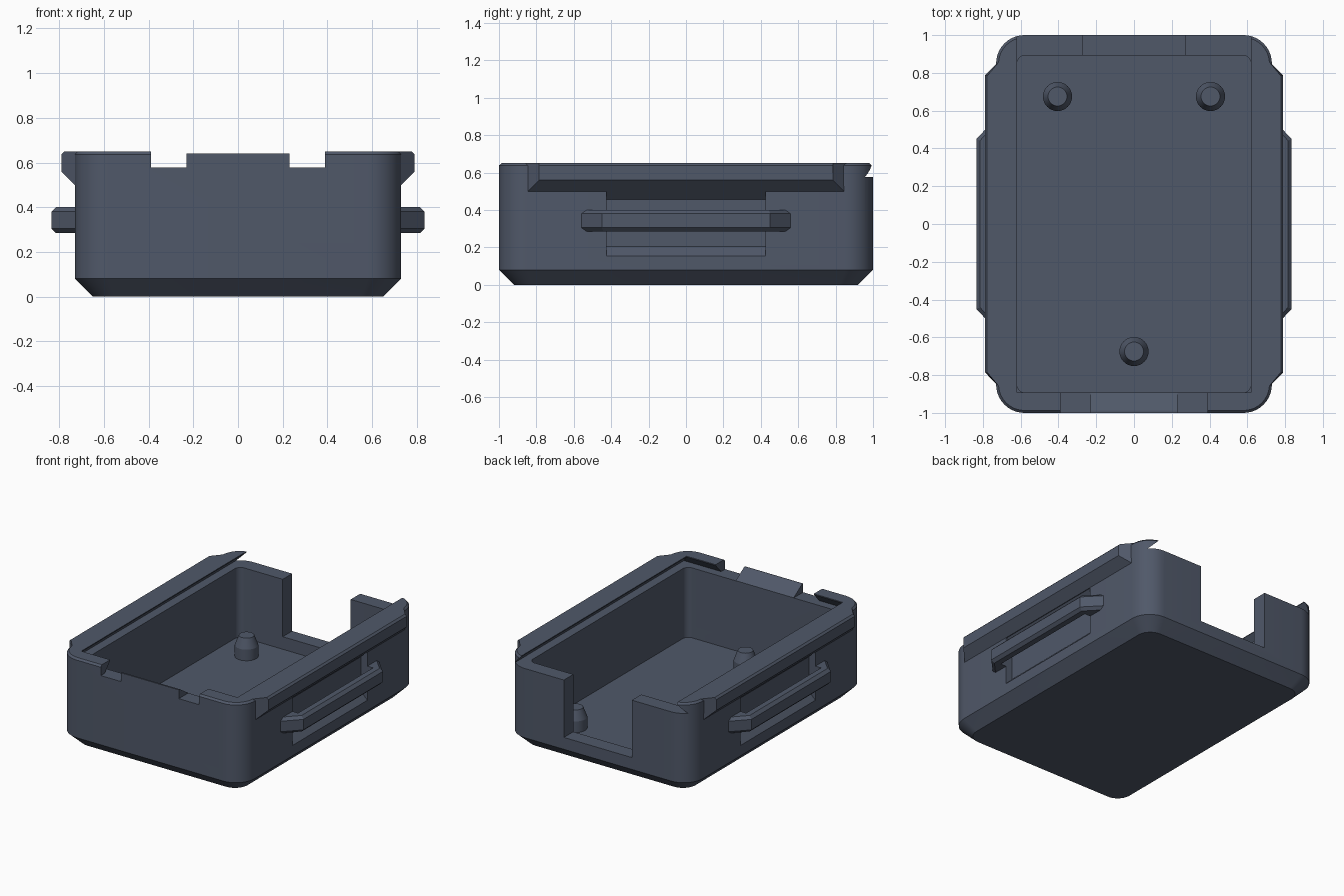
import bpy, bmesh, math

if "Cube" in bpy.data.objects:
    bpy.data.objects.remove(bpy.data.objects["Cube"])

mat = bpy.data.materials.new("slate grey")
mat.diffuse_color = (0.080, 0.098, 0.141, 1)
mat.use_nodes = True
mat.node_tree.nodes["Principled BSDF"].inputs["Base Color"].default_value = mat.diffuse_color


def loft(name, rings):
    """Closed solid through rings of (x, y, z) points of equal length."""
    bm = bmesh.new()
    vs = [[bm.verts.new(p) for p in ring] for ring in rings]
    n = len(vs[0])
    for a, b in zip(vs, vs[1:]):
        for i in range(n):
            j = (i + 1) % n
            bm.faces.new((a[i], a[j], b[j], b[i]))
    bm.faces.new(vs[0][::-1])
    bm.faces.new(vs[-1])
    bmesh.ops.recalc_face_normals(bm, faces=bm.faces[:])
    me = bpy.data.meshes.new(name)
    bm.to_mesh(me)
    bm.free()
    me.materials.append(mat)
    ob = bpy.data.objects.new(name, me)
    bpy.context.collection.objects.link(ob)
    return ob


def rounded(hx, hy, r, z, seg=10):
    """Rounded rectangle ring."""
    pts = []
    for q, (sx, sy) in enumerate([(1, 1), (-1, 1), (-1, -1), (1, -1)]):
        for k in range(seg + 1):
            a = math.pi / 2 * (q + k / seg)
            pts.append((sx * (hx - r) + r * math.cos(a), sy * (hy - r) + r * math.sin(a), z))
    return pts


def rect(x0, x1, y0, y1, z):
    return [(x0, y0, z), (x1, y0, z), (x1, y1, z), (x0, y1, z)]


def box(name, x0, x1, y0, y1, z0, z1):
    return loft(name, [rect(x0, x1, y0, y1, z0), rect(x0, x1, y0, y1, z1)])


def circle(x, y, r, z, n=32):
    return [(x + r * math.cos(2 * math.pi * i / n), y + r * math.sin(2 * math.pi * i / n), z) for i in range(n)]


def cut(ob, cutter):
    m = ob.modifiers.new("cut", 'BOOLEAN')
    m.operation, m.solver, m.object = 'DIFFERENCE', 'EXACT', cutter
    bpy.context.view_layer.objects.active = ob
    bpy.ops.object.modifier_apply(modifier=m.name)
    bpy.data.objects.remove(cutter)


def smooth(ob, angle=25):
    bpy.ops.object.select_all(action='DESELECT')
    ob.select_set(True)
    bpy.context.view_layer.objects.active = ob
    bpy.ops.object.shade_smooth_by_angle(angle=math.radians(angle))


# Tray body with chamfered base and softened rim
body = loft("tray_body", [
    rounded(0.65, 0.92, 0.10, 0), rounded(0.73, 1.0, 0.15, 0.08),
    rounded(0.73, 1.0, 0.15, 0.637), rounded(0.717, 0.987, 0.137, 0.65)])

# Cavity
cut(body, loft("cavity_cutter", [rounded(0.62, 0.893, 0.045, 0.075), rounded(0.62, 0.893, 0.045, 0.9)]))

# Dovetail groove for a sliding lid, open at the back
cut(body, loft("groove_cutter", [
    rect(-0.685, 0.685, -0.955, 1.3, 0.577), rect(-0.62, 0.62, -0.892, 1.3, 0.645),
    rect(-0.62, 0.62, -0.892, 1.3, 0.8)]))

# Rear opening and front latch gap
cut(body, box("rear_opening_cutter", -0.27, 0.27, 0.8, 1.2, 0.165, 0.9))
cut(body, box("latch_gap_cutter", -0.39, 0.39, -1.2, -0.8, 0.577, 0.9))

# Strap recesses in the sides
for s in (-1, 1):
    prof = [(0.83, 0.055), (0.68, 0.205), (0.68, 0.455), (0.83, 0.605)]
    cut(body, loft("recess_cutter", [[(s * x, y, z) for x, z in prof] for y in (-0.425, 0.425)]))
smooth(body)

# Ramped latch on the front wall
latch = [(-1.0, 0.56), (-1.0, 0.64), (-0.988, 0.64), (-0.893, 0.578), (-0.893, 0.56)]
loft("front_latch", [[(x, y, z) for y, z in latch] for x in (-0.23, 0.23)])

for s, side in ((-1, "left"), (1, "right")):
    # Side rail, mitred ends and sloped underside: (x, half length, z)
    rail = [(0.71, 0.865, 0.65), (0.71, 0.865, 0.50), (0.73, 0.845, 0.50),
            (0.79, 0.785, 0.56), (0.79, 0.785, 0.637), (0.777, 0.785, 0.65)]
    loft(side + "_rail", [[(s * x, d * h, z) for x, h, z in rail] for d in (-1, 1)])

    # Strap loop bridging the recess, with chamfered outer edges
    rings = []
    for z, c in ((0.285, 0.02), (0.305, 0), (0.38, 0), (0.40, 0.02)):
        half = [(0.71, 0.425), (0.71, 0.58 - 1.4 * c), (0.835 - c, 0.45 - 0.4 * c)]
        inner = (0.775, 0.425)
        pts = [inner] + half
        pts = pts + [(x, -y) for x, y in reversed(pts)]
        rings.append([(s * x, y, z) for x, y in pts])
    loft(side + "_strap_loop", rings)

# Standing pegs on the floor
for i, (x, y) in enumerate([(-0.405, 0.675), (0.405, 0.675), (0, -0.675)]):
    peg = loft("peg_%d" % (i + 1), [
        circle(x, y, 0.077, 0.06), circle(x, y, 0.077, 0.155), circle(x, y, 0.05, 0.225)])
    smooth(peg, 15)
